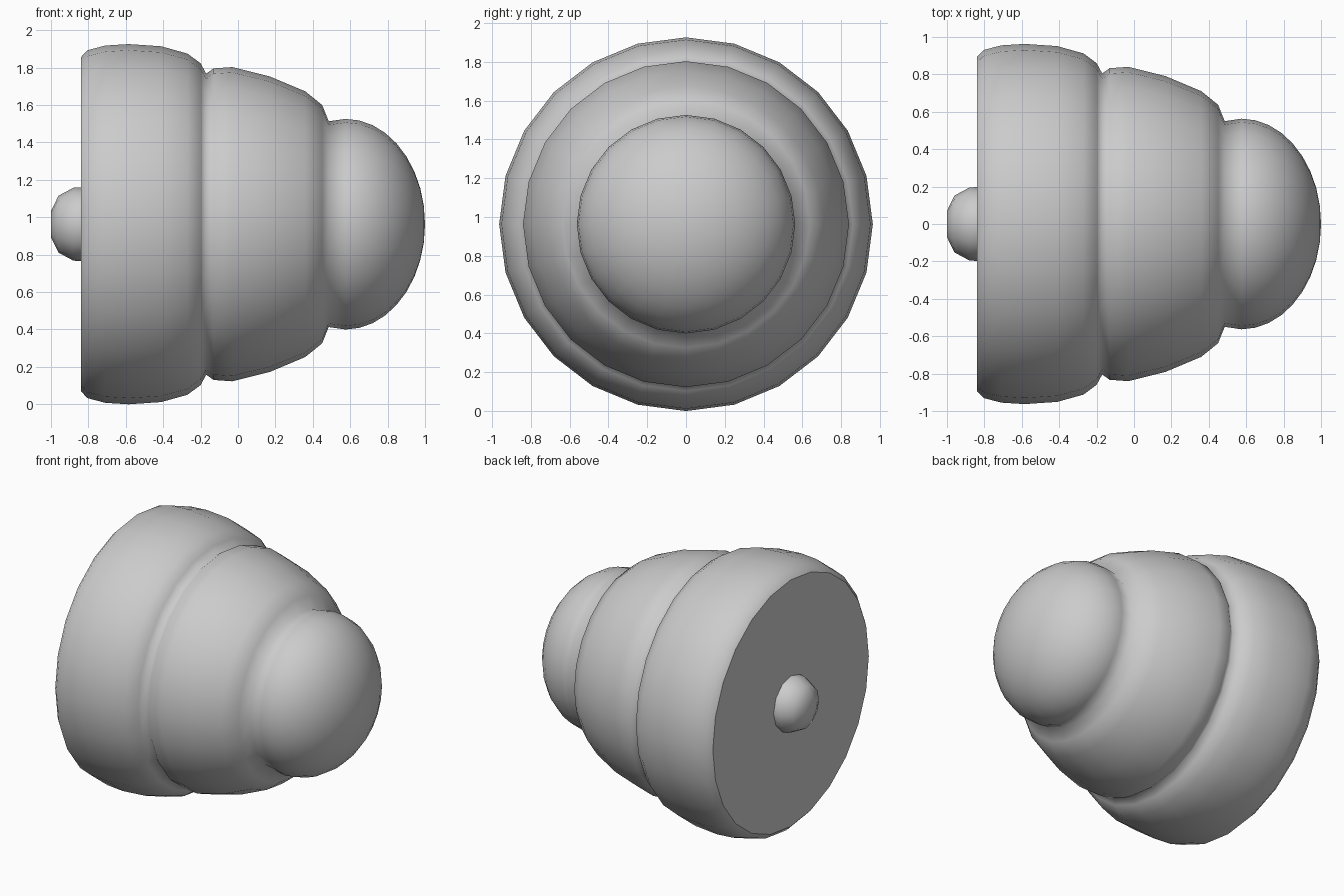
import bpy, bmesh, math

if "Cube" in bpy.data.objects:
    bpy.data.objects.remove(bpy.data.objects["Cube"])

AXIS_Z = 0.963


def lathe(name, profile, sides):
    """Revolve (x, radius) points about the X axis; zero radius makes a pole."""
    bm = bmesh.new()
    rings = []
    for x, r in profile:
        if r == 0:
            rings.append([bm.verts.new((x, 0, AXIS_Z))] * sides)
        else:
            rings.append([bm.verts.new((x, r * math.sin(a), AXIS_Z + r * math.cos(a)))
                          for a in (2 * math.pi * i / sides for i in range(sides))])
    for a, b in zip(rings, rings[1:]):
        for i in range(sides):
            j = (i + 1) % sides
            quad = list(dict.fromkeys((a[i], a[j], b[j], b[i])))
            bm.faces.new(quad).smooth = True
    # Flat end at the back
    if profile[0][1] > 0:
        cap = bm.faces.new(rings[0])
        for e in cap.edges:
            e.smooth = False
    bmesh.ops.recalc_face_normals(bm, faces=bm.faces)
    mesh = bpy.data.meshes.new(name)
    bm.to_mesh(mesh)
    bm.free()
    obj = bpy.data.objects.new(name, mesh)
    bpy.context.collection.objects.link(obj)
    return obj


# Three-tier body: wide band, middle band, rounded nose
body = [(-0.84, 0.893), (-0.805, 0.93), (-0.71, 0.955), (-0.585, 0.963),
        (-0.41, 0.951), (-0.27, 0.912), (-0.2, 0.86), (-0.17, 0.805),
        (-0.13, 0.833), (-0.03, 0.84), (0.17, 0.79), (0.36, 0.71),
        (0.45, 0.637), (0.485, 0.55)]
nose = [(0.575 + 0.425 * math.sin(math.radians(t)), 0.563 * math.cos(math.radians(t)))
        for t in range(0, 90, 10)]
lathe("tiered_body", body + nose + [(1.0, 0)], 24)

# Small rear knob, sunk into the back face
knob = [(-1.0, 0), (-1.0, 0.07), (-0.96, 0.152), (-0.88, 0.195), (-0.8, 0.2), (-0.7, 0.14), (-0.66, 0)]
lathe("rear_knob", knob, 12)
